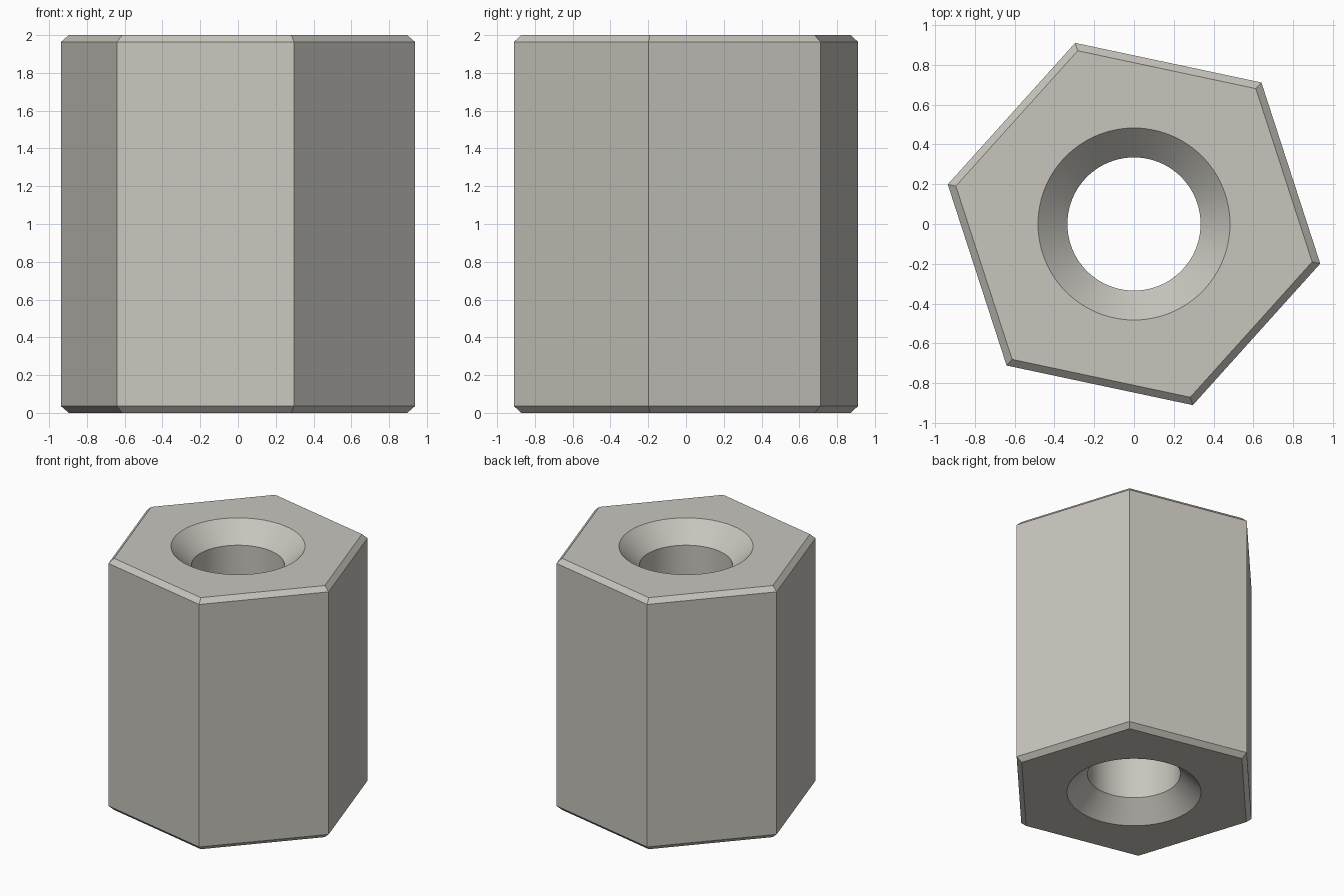
import bpy, bmesh, math
from mathutils import Matrix

if "Cube" in bpy.data.objects:
    bpy.data.objects.remove(bpy.data.objects["Cube"])

HEIGHT = 2.0
HEX_RADIUS = 0.958
HEX_TURN = math.radians(-12)
CHAMFER = 0.036
BORE, SINK = 0.335, 0.483
SEGMENTS = 96
OVERSHOOT = 0.05

metal = bpy.data.materials.new("warm grey metal")
metal.use_nodes = True
colour = (0.58, 0.56, 0.51, 1)
metal.diffuse_color = colour
metal.node_tree.nodes["Principled BSDF"].inputs["Base Color"].default_value = colour


def add_object(name, bm):
    bmesh.ops.recalc_face_normals(bm, faces=bm.faces)
    mesh = bpy.data.meshes.new(name)
    bm.to_mesh(mesh)
    bm.free()
    mesh.materials.append(metal)
    obj = bpy.data.objects.new(name, mesh)
    bpy.context.collection.objects.link(obj)
    return obj


# Hexagonal body with chamfered end rims
bm = bmesh.new()
rings = []
for z in (0, HEIGHT):
    rings.append([bm.verts.new((HEX_RADIUS * math.cos(HEX_TURN + i * math.pi / 3),
                                HEX_RADIUS * math.sin(HEX_TURN + i * math.pi / 3), z))
                  for i in range(6)])
low, high = rings
bm.faces.new(low[::-1])
bm.faces.new(high)
for i in range(6):
    j = (i + 1) % 6
    bm.faces.new((low[i], low[j], high[j], high[i]))
rim = [e for e in bm.edges if abs(e.verts[0].co.z - e.verts[1].co.z) < 0.001]
bmesh.ops.bevel(bm, geom=rim, offset=CHAMFER, segments=1, affect='EDGES')
body = add_object("hex_spacer", bm)

# Turned cutter: straight bore with a conical countersink at each end
depth = SINK - BORE
wide = SINK + OVERSHOOT
profile = [(wide, -OVERSHOOT), (BORE, depth),
           (BORE, HEIGHT - depth), (wide, HEIGHT + OVERSHOOT)]
bm = bmesh.new()
loops = [bmesh.ops.create_circle(bm, segments=SEGMENTS, radius=r,
                                 matrix=Matrix.Translation((0, 0, z)))["verts"]
         for r, z in profile]
for a, b in zip(loops, loops[1:]):
    for i in range(SEGMENTS):
        j = (i + 1) % SEGMENTS
        bm.faces.new((a[i], a[j], b[j], b[i]))
bm.faces.new(loops[0])
bm.faces.new(loops[-1])
cutter = add_object("bore_cutter", bm)
cutter.hide_render = True

# Cut the bore and discard the cutter
cut = body.modifiers.new("bore", 'BOOLEAN')
cut.operation = 'DIFFERENCE'
cut.solver = 'EXACT'
cut.object = cutter
bpy.ops.object.select_all(action='DESELECT')
body.select_set(True)
bpy.context.view_layer.objects.active = body
bpy.ops.object.modifier_apply(modifier=cut.name)
bpy.data.objects.remove(cutter)

# Smooth hole walls, crisp hexagon
bpy.ops.object.shade_smooth_by_angle(angle=math.radians(25))
